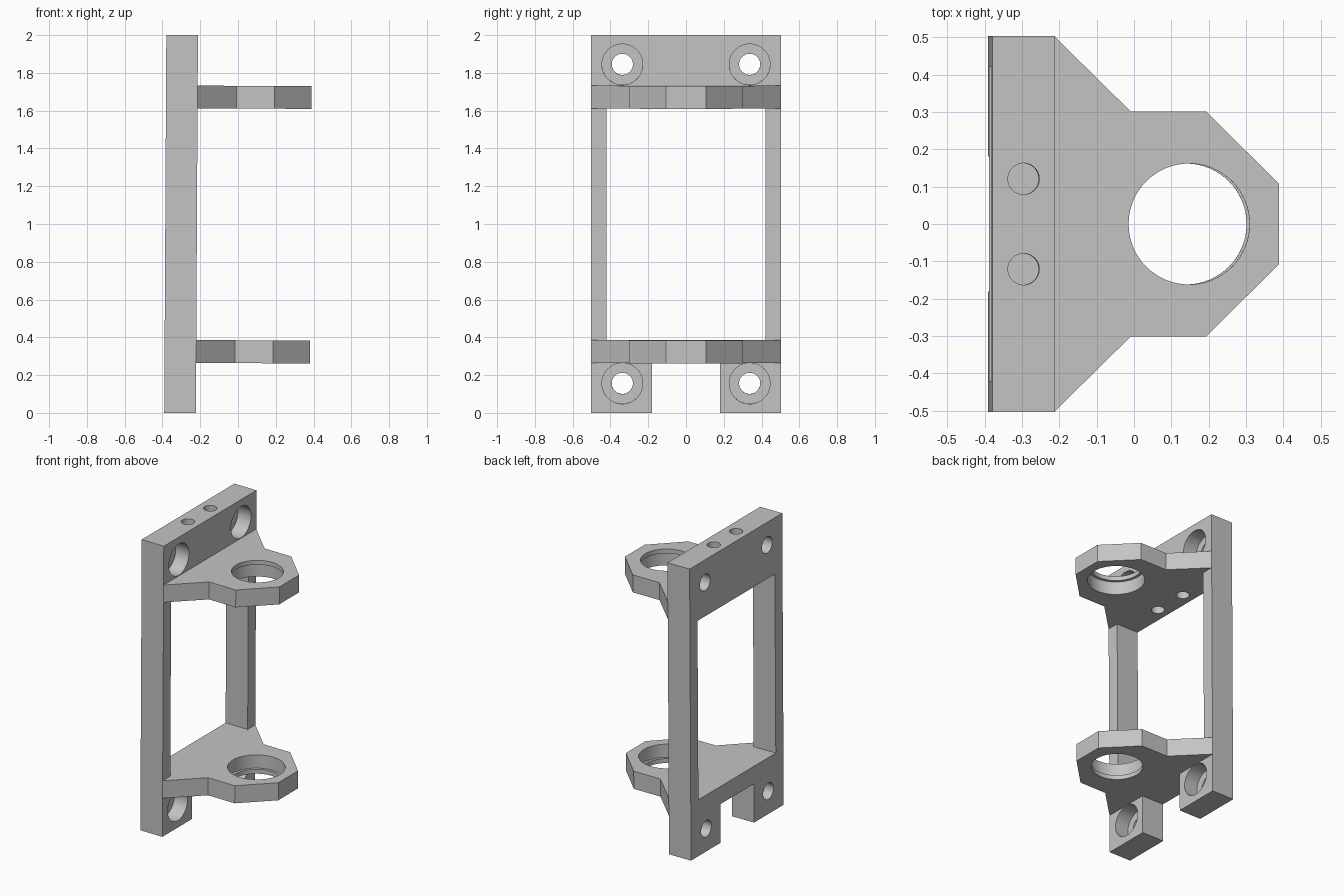
import bpy, bmesh
from math import pi
from mathutils import Matrix, Vector

if "Cube" in bpy.data.objects:
    bpy.data.objects.remove(bpy.data.objects["Cube"], do_unlink=True)

grey = bpy.data.materials.new("plain_grey")
grey.use_nodes = True
grey.diffuse_color = (0.55, 0.55, 0.55, 1)
grey.node_tree.nodes["Principled BSDF"].inputs["Base Color"].default_value = (0.55, 0.55, 0.55, 1)

BACK, FACE, HALF = -0.385, -0.2175, 0.503   # plate depth range and half width
MID = (BACK + FACE) / 2


def make(name, bm):
    bmesh.ops.recalc_face_normals(bm, faces=bm.faces)
    mesh = bpy.data.meshes.new(name)
    bm.to_mesh(mesh)
    bm.free()
    mesh.materials.append(grey)
    obj = bpy.data.objects.new(name, mesh)
    bpy.context.collection.objects.link(obj)
    return obj


def box(name, x, y, z):
    bm = bmesh.new()
    bmesh.ops.create_cube(bm, size=1)
    for v in bm.verts:
        v.co = [lo + (c + 0.5) * (hi - lo) for c, (lo, hi) in zip(v.co, (x, y, z))]
    return make(name, bm)


def cylinder(name, start, end, radius):
    start, end = Vector(start), Vector(end)
    axis = end - start
    turn = axis.to_track_quat("Z", "Y").to_matrix().to_4x4()
    bm = bmesh.new()
    bmesh.ops.create_cone(bm, cap_ends=True, segments=64, radius1=radius, radius2=radius,
                          depth=axis.length,
                          matrix=Matrix.Translation((start + end) / 2) @ turn)
    return make(name, bm)


def combine(target, tool, operation="DIFFERENCE"):
    mod = target.modifiers.new("boolean", "BOOLEAN")
    mod.operation, mod.solver, mod.object = operation, "EXACT", tool
    tool.hide_render = True
    bpy.context.view_layer.objects.active = target
    bpy.ops.object.modifier_apply(modifier=mod.name)
    bpy.data.objects.remove(tool, do_unlink=True)


def bearing_arm(name, bottom, top, lip_on_top):
    # half outline mirrored across y, extruded upward
    half = [(FACE - 0.04, HALF), (FACE, HALF), (-0.0125, 0.301), (0.19, 0.301), (0.385, 0.107)]
    outline = half + [(x, -y) for x, y in reversed(half)]
    bm = bmesh.new()
    face = bm.faces.new([bm.verts.new((x, y, bottom)) for x, y in outline])
    new = bmesh.ops.extrude_face_region(bm, geom=[face])["geom"]
    bmesh.ops.translate(bm, vec=(0, 0, top - bottom),
                        verts=[g for g in new if isinstance(g, bmesh.types.BMVert)])
    arm = make(name, bm)
    # bearing seat with a thin retaining lip
    cx, lip = 0.1435, 0.03
    seat = (bottom - 0.1, top - lip) if lip_on_top else (bottom + lip, top + 0.1)
    combine(arm, cylinder("bore", (cx, 0, bottom - 0.2), (cx, 0, top + 0.2), 0.162))
    combine(arm, cylinder("seat", (cx, 0, seat[0]), (cx, 0, seat[1]), 0.18))
    return arm


# Upright plate with its window and bottom notch
bracket = box("bracket", (BACK, FACE), (-HALF, HALF), (0, 2))
combine(bracket, box("window", (-1, 1), (-0.42, 0.42), (0.386, 1.613)))
combine(bracket, box("notch", (-1, 1), (-0.181, 0.181), (-0.5, 0.265)))

# Counterbored mounting holes and vertical top holes
for y in (-1, 1):
    for z in (0.156, 1.845):
        combine(bracket, cylinder("screw_hole", (-1, y * 0.337, z), (1, y * 0.337, z), 0.056))
        combine(bracket, cylinder("counterbore", (FACE - 0.1, y * 0.337, z),
                                  (1, y * 0.337, z), 0.108))
    combine(bracket, cylinder("top_hole", (MID, y * 0.121, 1.5), (MID, y * 0.121, 2.2), 0.042))

# Arms that carry the bearings
combine(bracket, bearing_arm("lower_arm", 0.265, 0.386, False), "UNION")
combine(bracket, bearing_arm("upper_arm", 1.613, 1.733, True), "UNION")

# The whole bracket leans very slightly toward the arms
bracket.data.transform(Matrix.Translation((0, 0, 0.9985)) @ Matrix.Rotation(0.0055, 4, "Y")
                       @ Matrix.Translation((0, 0, -1)))

bpy.ops.object.select_all(action="DESELECT")
bracket.select_set(True)
bpy.context.view_layer.objects.active = bracket
bpy.ops.object.shade_smooth_by_angle(angle=pi / 6)
